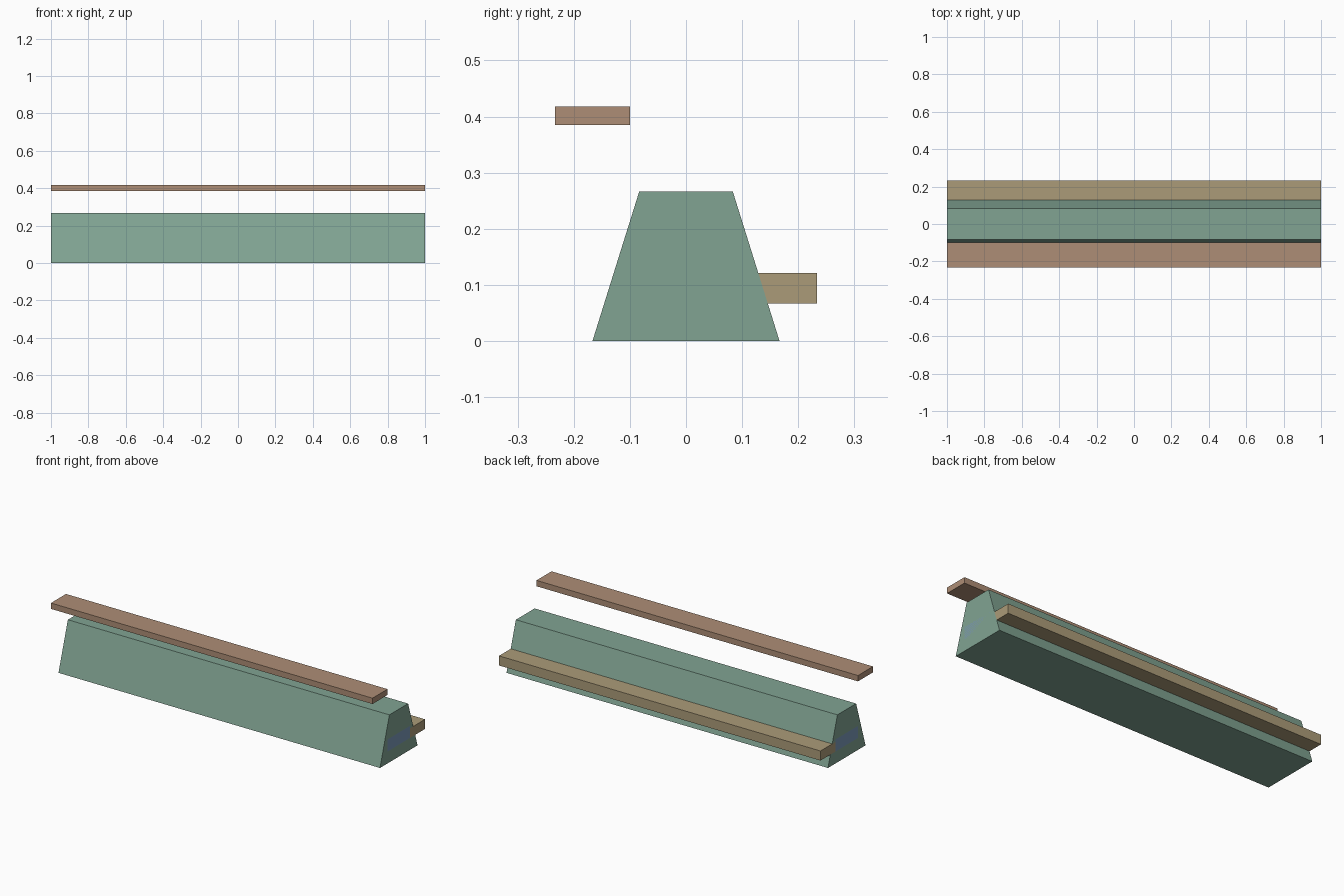
import bpy

if "Cube" in bpy.data.objects:
    bpy.data.objects.remove(bpy.data.objects["Cube"])

LENGTH = 2.0


def prism(name, profile, color):
    """Extrude a (y, z) cross-section along the full length in x."""
    n = len(profile)
    verts = [(x, y, z) for x in (-LENGTH / 2, LENGTH / 2) for y, z in profile]
    faces = [tuple(reversed(range(n))), tuple(range(n, 2 * n))]
    faces += [(i, (i + 1) % n, n + (i + 1) % n, n + i) for i in range(n)]
    mesh = bpy.data.meshes.new(name)
    mesh.from_pydata(verts, [], faces)
    mat = bpy.data.materials.new(name + "_color")
    mat.diffuse_color = (*color, 1)
    mat.use_nodes = True
    mat.node_tree.nodes["Principled BSDF"].inputs["Base Color"].default_value = mat.diffuse_color
    mesh.materials.append(mat)
    obj = bpy.data.objects.new(name, mesh)
    bpy.context.collection.objects.link(obj)
    return obj


def rect(y0, y1, z0, z1):
    return [(y0, z0), (y1, z0), (y1, z1), (y0, z1)]


# Tapered main body
prism("tapered_body",
      [(-0.1667, 0), (0.1667, 0), (0.0833, 0.2667), (-0.0833, 0.2667)],
      (0.22, 0.37, 0.29))
# Core bar inside the body, flush with both ends
prism("core_bar", rect(-0.1, 0.1, 0.067, 0.135), (0.20, 0.32, 0.48))
# Ledge along the back
prism("back_ledge", rect(0.1, 0.2333, 0.067, 0.121), (0.41, 0.33, 0.19))
# Separate slab floating above the front
prism("upper_slab", rect(-0.2333, -0.1, 0.385, 0.418), (0.42, 0.27, 0.18))
